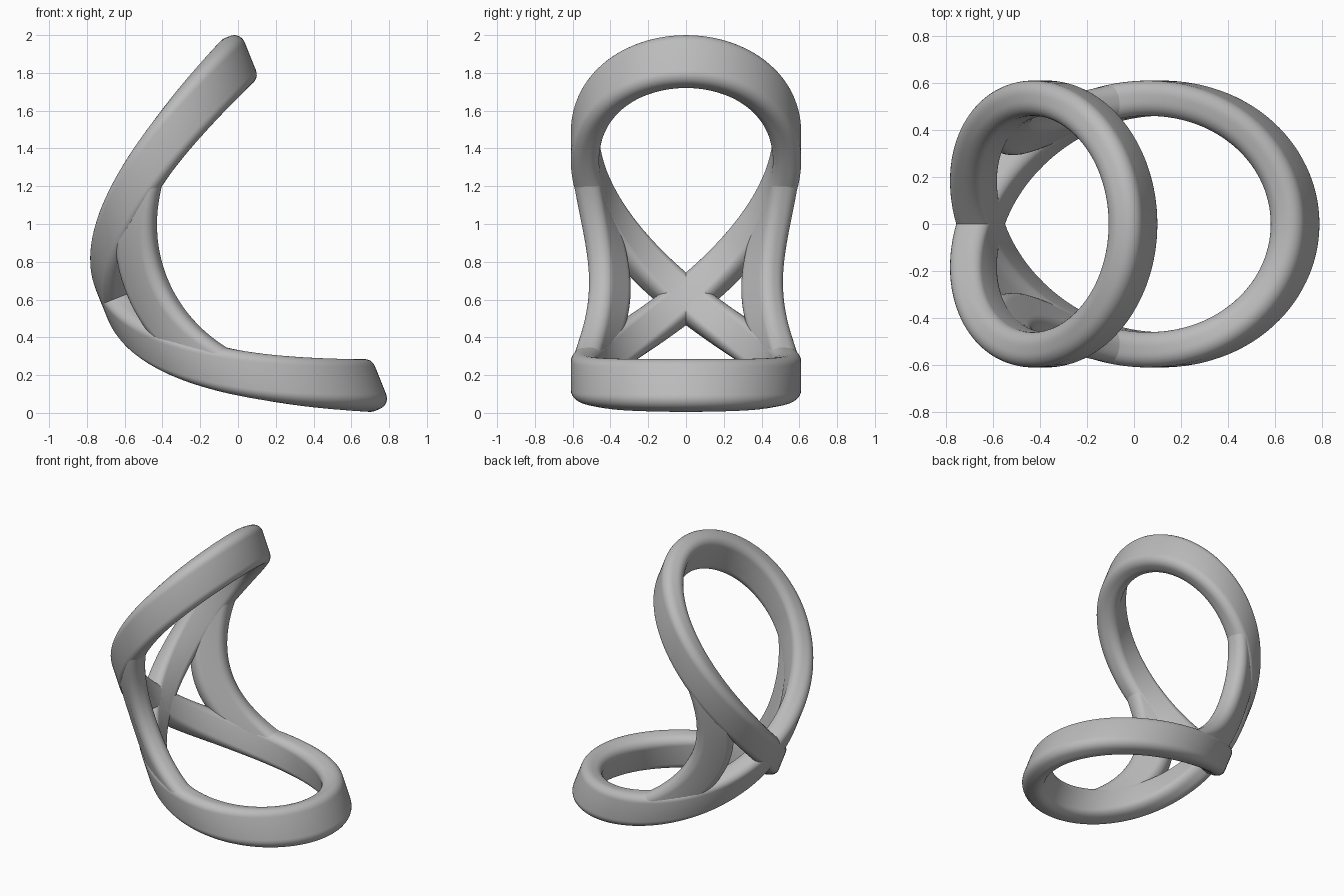
import bpy, bmesh
from math import sin, cos, pi, radians
from mathutils import Vector, Matrix

cube = bpy.data.objects.get("Cube")
if cube:
    bpy.data.objects.remove(cube)

RADIUS = 0.535      # the whole form winds around one tilted cylinder
REACH = 0.924       # how far the loops travel along its axis
PLACE = Matrix.Translation((-0.156, 0, 0.803)) @ Matrix.Rotation(radians(-21.9), 4, 'Y')

grey = bpy.data.materials.new("plain grey")
grey.use_nodes = True
grey.diffuse_color = (0.5, 0.5, 0.5, 1)
grey.node_tree.nodes["Principled BSDF"].inputs["Base Color"].default_value = grey.diffuse_color


def rounded_rect(half_w, half_h, r, steps=7):
    points = []
    corners = ((1, 1), (-1, 1), (-1, -1), (1, -1))
    for i, (sx, sy) in enumerate(corners):
        for k in range(steps + 1):
            a = (i + k / steps) * pi / 2
            points.append((sx * (half_w - r) + r * cos(a), sy * (half_h - r) + r * sin(a)))
    return points


def on_cylinder(radius, angle, height):
    return Vector((-radius * cos(angle), radius * sin(angle), height))


def loft(name, rings, closed):
    bm = bmesh.new()
    loops = [[bm.verts.new(p) for p in ring] for ring in rings]
    pairs = list(zip(loops, loops[1:]))
    if closed:
        pairs.append((loops[-1], loops[0]))
    else:
        bm.faces.new(loops[0])
        bm.faces.new(loops[-1])
    n = len(loops[0])
    for a, b in pairs:
        for i in range(n):
            j = (i + 1) % n
            bm.faces.new((a[i], a[j], b[j], b[i]))
    bmesh.ops.recalc_face_normals(bm, faces=bm.faces)
    mesh = bpy.data.meshes.new(name)
    bm.to_mesh(mesh)
    bm.free()
    mesh.materials.append(grey)
    obj = bpy.data.objects.new(name, mesh)
    bpy.context.collection.objects.link(obj)
    obj.matrix_world = PLACE
    bpy.ops.object.select_all(action='DESELECT')
    obj.select_set(True)
    bpy.context.view_layer.objects.active = obj
    bpy.ops.object.shade_smooth_by_angle(angle=radians(40))


# Figure-eight band: two turns around the cylinder, rising and falling once
section = rounded_rect(0.075, 0.14, 0.06)
STEPS = 240
band = []
for s in range(STEPS):
    t = 2 * pi * s / STEPS
    band.append([on_cylinder(RADIUS + p, 2 * t, REACH * sin(t) + q) for p, q in section])
loft("figure_eight_band", band, True)

# Side struts: flat bars bowing inward between the two loops
section = rounded_rect(0.071, 0.125, 0.06)
for name, side in (("left_strut", 1), ("right_strut", -1)):
    strut = []
    for s in range(49):
        v = 0.62 * (s / 24 - 1)
        angle = radians(49 + 27 * (v / 0.555) ** 2)
        strut.append([on_cylinder(RADIUS + p, side * (angle + q / RADIUS), v) for p, q in section])
    loft(name, strut, False)
